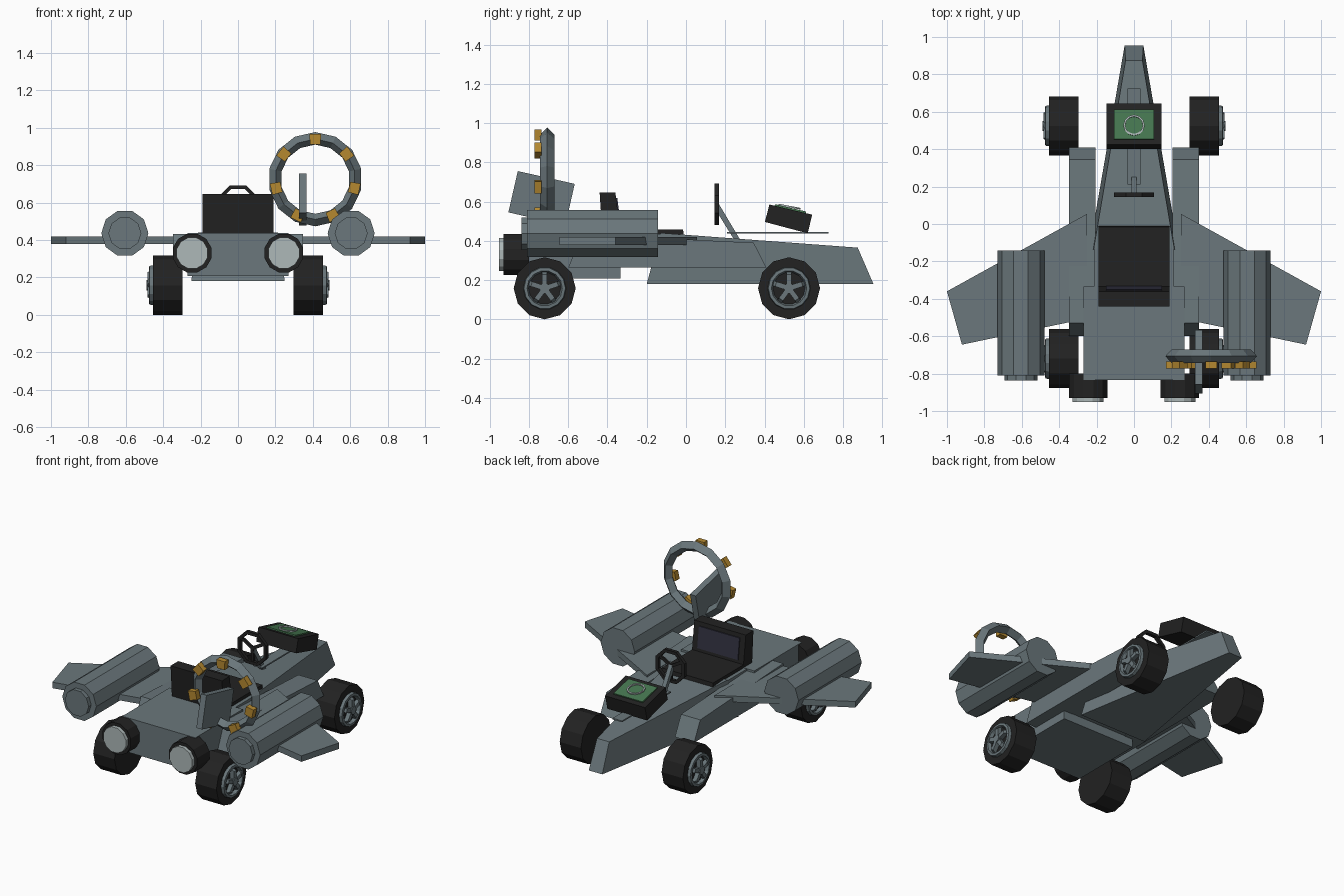
import bpy, bmesh, math
from mathutils import Vector

if "Cube" in bpy.data.objects:
    bpy.data.objects.remove(bpy.data.objects["Cube"])


def mat(name, r, g, b):
    m = bpy.data.materials.new(name)
    m.diffuse_color = (r, g, b, 1)
    m.use_nodes = True
    m.node_tree.nodes["Principled BSDF"].inputs["Base Color"].default_value = m.diffuse_color
    return m


GREY = mat("body grey", 0.145, 0.185, 0.2)
BLACK = mat("rubber black", 0.016, 0.016, 0.016)
LIGHT = mat("exhaust light grey", 0.42, 0.48, 0.48)
GOLD = mat("gold", 0.46, 0.25, 0.03)
GREEN = mat("screen green", 0.06, 0.18, 0.08)
PANEL = mat("seat panel blue", 0.03, 0.03, 0.05)


def place(axis, t, a, b):
    return {"x": (t, a, b), "y": (a, t, b), "z": (a, b, t)}[axis]


def finish(name, bm, material):
    bmesh.ops.recalc_face_normals(bm, faces=bm.faces)
    me = bpy.data.meshes.new(name)
    bm.to_mesh(me)
    bm.free()
    me.materials.append(material)
    ob = bpy.data.objects.new(name, me)
    bpy.context.collection.objects.link(ob)
    return ob


def loft(name, loops, material, closed=False):
    """Skin a list of equal point loops; cap the ends unless closed."""
    bm = bmesh.new()
    rows = [[bm.verts.new(p) for p in loop] for loop in loops]
    n = len(rows[0])
    pairs = list(zip(rows, rows[1:])) + ([(rows[-1], rows[0])] if closed else [])
    for r0, r1 in pairs:
        for i in range(n):
            j = (i + 1) % n
            bm.faces.new((r0[i], r0[j], r1[j], r1[i]))
    if not closed:
        bm.faces.new(rows[0])
        bm.faces.new(rows[-1])
    return finish(name, bm, material)


def prism(name, axis, pts, lo, hi, material):
    return loft(name, [[place(axis, t, a, b) for a, b in pts] for t in (lo, hi)], material)


def box(name, x, y, z, material):
    return prism(name, "z", [(x[0], y[0]), (x[1], y[0]), (x[1], y[1]), (x[0], y[1])], z[0], z[1], material)


def ngon(ca, cb, r, n, start=0.0):
    return [(ca + r * math.cos(start + math.tau * i / n), cb + r * math.sin(start + math.tau * i / n))
            for i in range(n)]


def ring(name, axis, centre, profile, n, material, start=0.0):
    """Revolve a closed (radius, height) profile around an axis."""
    ca, cb = centre
    loops = []
    for i in range(n):
        a = start + math.tau * i / n
        loops.append([place(axis, t, ca + r * math.cos(a), cb + r * math.sin(a)) for r, t in profile])
    return loft(name, loops, material, closed=True)


def block(ca, cb, angle, r0, r1, w0, w1):
    """Four-sided radial bar outline around a centre."""
    u = Vector((math.cos(angle), math.sin(angle)))
    v = Vector((-u.y, u.x))
    c = Vector((ca, cb))
    return [tuple(c + u * r + v * w) for r, w in ((r0, -w0), (r1, -w1), (r1, w1), (r0, w0))]


# Tapered nose: bottom and top outlines
nose = []
for sections in (((0.955, 0.18, 0.05), (-0.2, 0.18, 0.25)), ((0.875, 0.365, 0.045), (-0.13, 0.44, 0.215))):
    (y0, z0, w0), (y1, z1, w1) = sections
    nose.append([(-w0, y0, z0), (w0, y0, z0), (w1, y1, z1), (-w1, y1, z1)])
loft("nose", nose, GREY)

# Rear hull and cockpit floor
box("rear_hull", (-0.27, 0.27), (-0.835, -0.335), (0.208, 0.437), GREY)
box("cockpit_floor", (-0.215, 0.215), (-0.36, -0.12), (0.265, 0.435), GREY)

# Seat with back panel
prism("seat", "x", [(-0.01, 0.42), (-0.015, 0.457), (-0.335, 0.457), (-0.36, 0.645), (-0.44, 0.645), (-0.425, 0.42)],
      -0.19, 0.19, BLACK)
prism("seat_panel", "x", [(-0.332, 0.478), (-0.35, 0.618), (-0.357, 0.618), (-0.339, 0.478)], -0.15, 0.15, PANEL)

# Steering wheel, spokes and column
ring("steering_wheel", "y", (0, 0.586), [(0.115, 0.145), (0.115, 0.168), (0.093, 0.168), (0.093, 0.145)],
     8, BLACK, math.pi / 8)
for k in range(3):
    prism("steering_spoke", "y", block(0, 0.586, math.pi / 2 + math.tau * (k + 0.5) / 3, 0, 0.1, 0.01, 0.01),
          0.15, 0.163, BLACK)
prism("steering_column", "x", [(0.16, 0.60), (0.285, 0.39), (0.255, 0.39), (0.15, 0.56)], -0.014, 0.014, GREY)

# Console on its thin mounting bar, with screen and dial
box("console_bar", (-0.035, 0.035), (0.21, 0.725), (0.436, 0.445), GREY)
prism("console", "x", [(0.425, 0.585), (0.643, 0.533), (0.62, 0.438), (0.402, 0.496)], -0.147, 0.147, BLACK)
prism("screen", "x", [(0.453, 0.578), (0.455, 0.586), (0.612, 0.549), (0.61, 0.541)], -0.107, 0.107, GREEN)
dial = ring("dial", "z", (0, 0), [(0.057, -0.004), (0.057, 0.004), (0.047, 0.004), (0.047, -0.004)], 12, LIGHT)
dial.location = (0, 0.528, 0.574)
dial.rotation_euler = (math.radians(-11), 0, 0)

for s, side in ((-1, "left"), (1, "right")):
    # Side beams and wings
    prism(side + "_beam", "x", [(0.41, 0.263), (0.345, 0.39), (-0.53, 0.433), (-0.6, 0.263)],
          s * 0.205, s * 0.347, GREY)
    prism(side + "_wing", "z", [(s * 0.25, 0.055), (s * 1.0, -0.36), (s * 0.92, -0.645), (s * 0.25, -0.505)],
          0.378, 0.418, GREY)

    # Wing pods
    prism(side + "_pod", "y", ngon(s * 0.605, 0.436, 0.126, 10), -0.81, -0.143, GREY)
    prism(side + "_pod_cap", "y", ngon(s * 0.605, 0.436, 0.088, 10), -0.837, -0.80, GREY)

    # Rear thrusters
    prism(side + "_thruster", "y", ngon(s * 0.245, 0.33, 0.107, 12, math.pi / 12), -0.93, -0.8, BLACK)
    prism(side + "_exhaust", "y", ngon(s * 0.245, 0.33, 0.086, 12, math.pi / 12), -0.953, -0.92, LIGHT)

    # Wheels: tyre, rim, spokes, hub
    for y, end in ((0.525, "front"), (-0.72, "rear")):
        tag = side + "_" + end
        prism(tag + "_tyre", "x", ngon(y, 0.158, 0.158, 12), s * 0.298, s * 0.455, BLACK)
        ring(tag + "_rim", "x", (y, 0.158),
             [(0.11, s * 0.45), (0.106, s * 0.474), (0.09, s * 0.476), (0.08, s * 0.45)], 14, GREY)
        for k in range(5):
            loft(tag + "_spoke", [[(s * x, a, b) for a, b in block(y, 0.158, math.pi / 2 + math.tau * k / 5,
                                   0.0, r, 0.013, 0.013)] for x, r in ((0.45, 0.09), (0.483, 0.07))], GREY)
        prism(tag + "_hub", "x", ngon(y, 0.158, 0.027, 8), s * 0.45, s * 0.488, GREY)

# Gate ring with gold markers
ring("gate_ring", "y", (0.413, 0.725), [(0.252, -0.707), (0.215, -0.67), (0.185, -0.707), (0.215, -0.744)],
     14, GREY, math.pi / 14)
for k in range(7):
    prism("gate_marker", "y", block(0.413, 0.725, math.pi / 2 + math.tau * k / 7, 0.186, 0.242, 0.028, 0.031),
          -0.773, -0.735, GOLD)

# Tilted fin beside the gate
prism("fin", "x", [(-0.857, 0.755), (-0.567, 0.69), (-0.615, 0.478), (-0.905, 0.545)], 0.326, 0.367, GREY)
